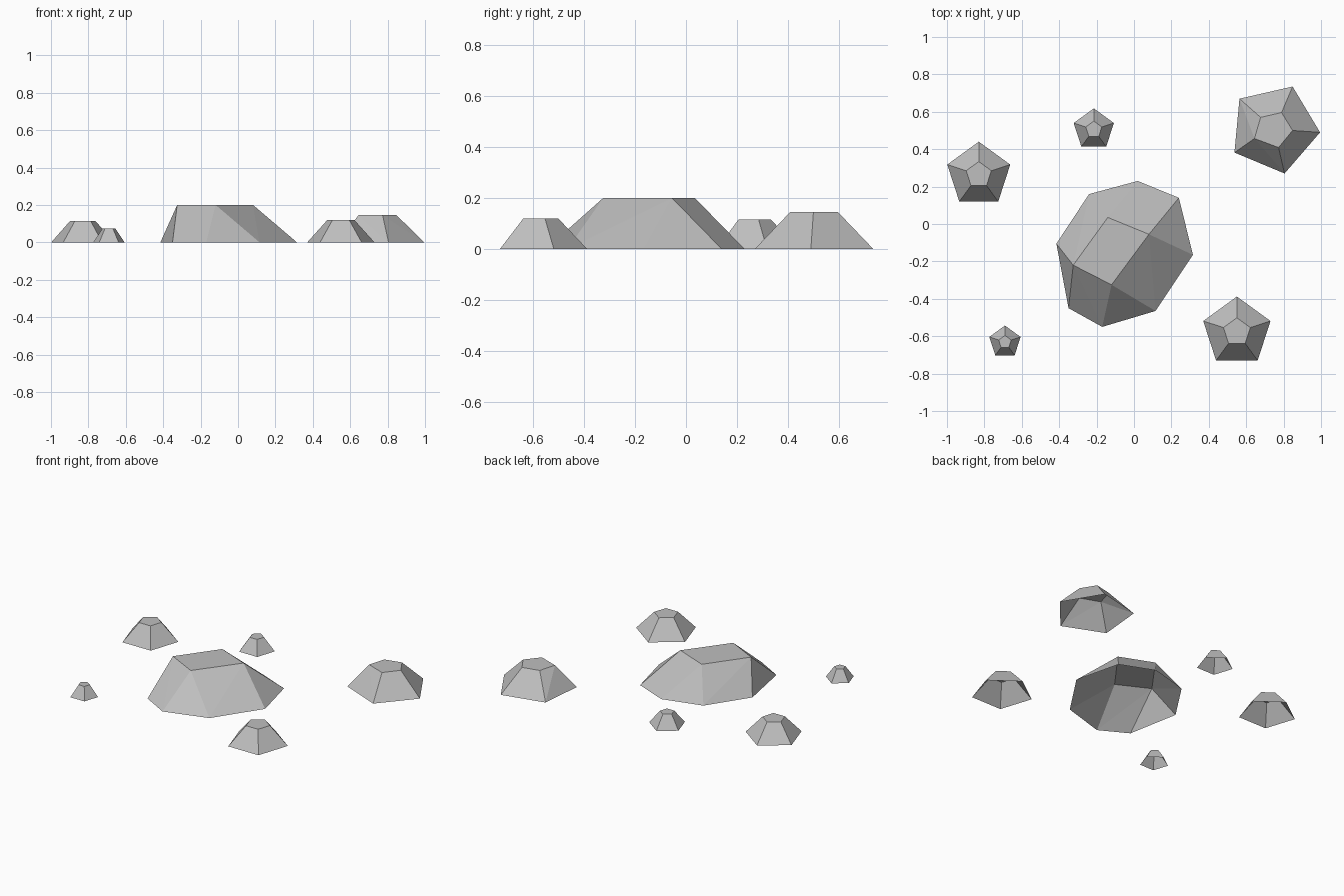
import bpy, bmesh
from math import radians, sin, cos, tau

cube = bpy.data.objects.get("Cube")
if cube:
    bpy.data.objects.remove(cube)

# Single stone colour
stone = bpy.data.materials.new("stone grey")
stone.use_nodes = True
stone.diffuse_color = (0.52, 0.52, 0.52, 1)
stone.node_tree.nodes["Principled BSDF"].inputs["Base Color"].default_value = stone.diffuse_color


def rock(name, base, top, height):
    """Faceted shell between a ground outline and a flat top, open underneath."""
    bm = bmesh.new()
    for outline, z in ((base, 0), (top, height)):
        for x, y in outline:
            bm.verts.new((x, y, z))
    bmesh.ops.convex_hull(bm, input=bm.verts[:])
    under = [f for f in bm.faces if all(v.co.z < 0.001 for v in f.verts)]
    bmesh.ops.delete(bm, geom=under, context='FACES')
    bmesh.ops.dissolve_limit(bm, angle_limit=radians(1), verts=bm.verts[:], edges=bm.edges[:])
    bmesh.ops.recalc_face_normals(bm, faces=bm.faces[:])
    if max(bm.faces, key=lambda f: f.calc_center_median().z).normal.z < 0:
        bmesh.ops.reverse_faces(bm, faces=bm.faces[:])
    mesh = bpy.data.meshes.new(name)
    bm.to_mesh(mesh)
    bm.free()
    mesh.materials.append(stone)
    bpy.context.collection.objects.link(bpy.data.objects.new(name, mesh))


def pentagon(x, y, r):
    return [(x + r * sin(i * tau / 5), y + r * cos(i * tau / 5)) for i in range(5)]


# Large central boulder
rock("large_boulder",
     [(-.415, -.105), (-.24, .16), (.02, .23), (.24, .14),
      (.315, -.165), (.115, -.465), (-.17, -.55), (-.35, -.45)],
     [(-.14, .035), (.08, -.055), (-.12, -.325), (-.325, -.22)], 0.2)

# Irregular boulder at the back left
rock("tilted_boulder",
     [(.564, .67), (.848, .735), (.995, .49), (.805, .27), (.537, .382)],
     [(.677, .57), (.789, .596), (.848, .5), (.773, .409), (.644, .457)], 0.145)

# Regular five-sided stones: centre, radius, height
for name, x, y, r, h in (
        ("right_stone", -.83, .263, .177, .115),
        ("back_pebble", -.215, .505, .113, .085),
        ("front_pebble", -.69, -.631, .088, .075),
        ("front_left_stone", .55, -.577, .189, .12)):
    rock(name, pentagon(x, y, r), pentagon(x, y, r * 0.4), h)
